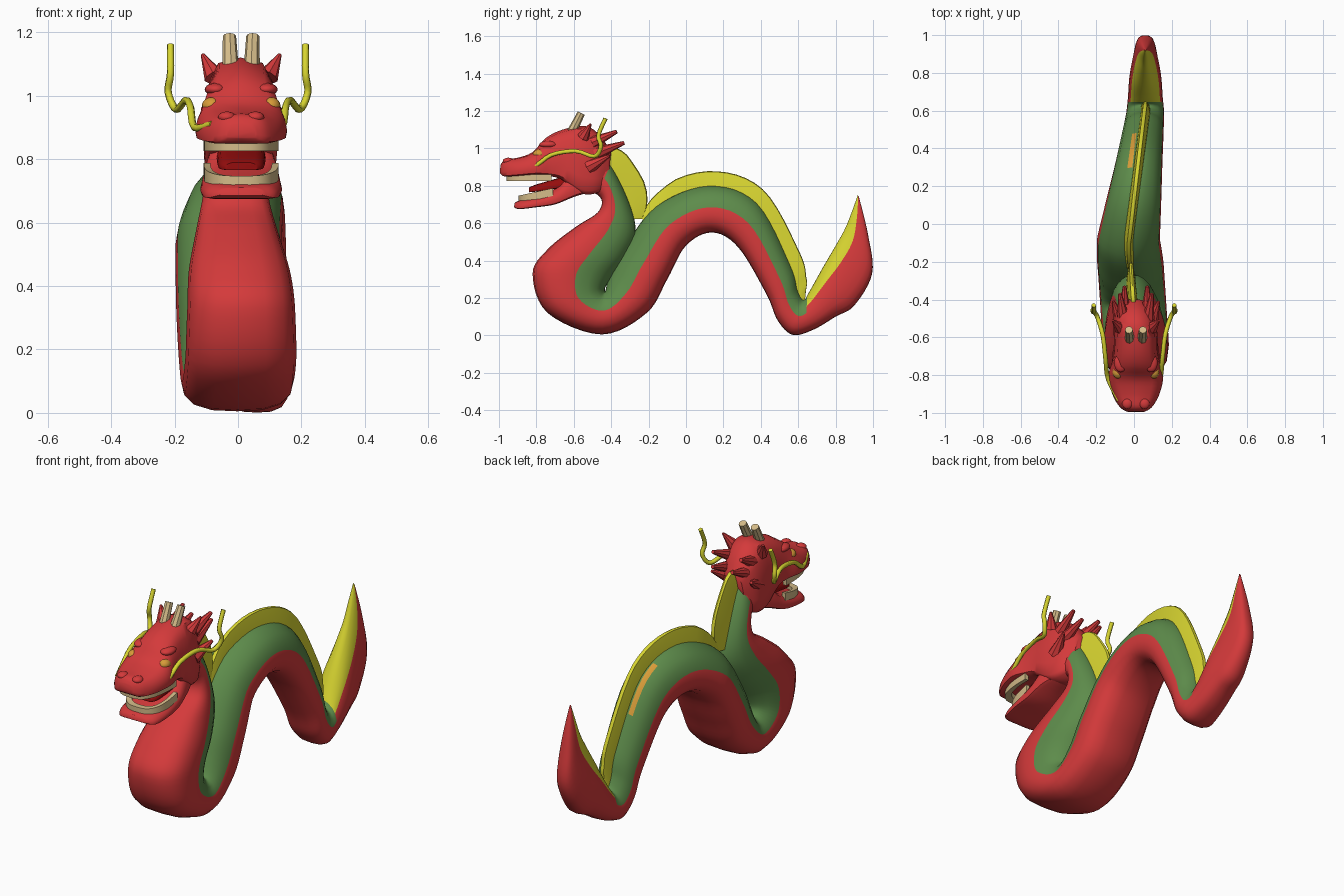
import bpy, bmesh, math
from mathutils import Vector

if "Cube" in bpy.data.objects:
    bpy.data.objects.remove(bpy.data.objects["Cube"])

def mat(name, c):
    m = bpy.data.materials.new(name)
    m.diffuse_color = (*c, 1)
    m.use_nodes = True
    m.node_tree.nodes["Principled BSDF"].inputs["Base Color"].default_value = m.diffuse_color
    return m

RED = mat("scale red", (0.66, 0.042, 0.043))
GREEN = mat("back green", (0.11, 0.26, 0.07))
YELLOW = mat("fin yellow", (0.68, 0.66, 0.03))
BEIGE = mat("horn beige", (0.66, 0.50, 0.25))
DARK = mat("mouth dark red", (0.30, 0.004, 0.004))
GOLD = mat("eye gold", (0.68, 0.33, 0.04))

def select(ob):
    bpy.ops.object.select_all(action='DESELECT')
    ob.select_set(True)
    bpy.context.view_layer.objects.active = ob

def finish(name, bm, mats, smooth=50):
    bmesh.ops.recalc_face_normals(bm, faces=bm.faces[:])
    me = bpy.data.meshes.new(name)
    bm.to_mesh(me)
    bm.free()
    for m in mats:
        me.materials.append(m)
    ob = bpy.data.objects.new(name, me)
    bpy.context.collection.objects.link(ob)
    select(ob)
    bpy.ops.object.shade_smooth_by_angle(angle=math.radians(smooth))

def spline(pts, n):
    """Catmull-Rom through tuples; gives (station number, values)."""
    out = []
    for i in range(len(pts) - 1):
        p = [pts[max(0, min(len(pts) - 1, i + k))] for k in (-1, 0, 1, 2)]
        for s in range(n):
            t = s / n
            out.append((i + t, [0.5 * (2*b + (c-a)*t + (2*a-5*b+4*c-d)*t*t + (3*b-a-3*c+d)*t**3)
                                for a, b, c, d in zip(*p)]))
    return out + [(len(pts) - 1, list(pts[-1]))]

def drift(y):
    """The body sways slightly sideways along its length."""
    if y < -.1:
        return .01 - .04 * max(0, (y + .6) / .5)
    return -.03 + .09 * min(1, (y + .1) / .7)

# half cross-sections: (share of half width, share of the way from belly to back)
ROUND = [(0, 0), (.45, .015), (.78, .09), (.95, .22), (1, .38), (.96, .54),
         (.84, .72), (.66, .85), (.40, .95), (.2, .99), (0, 1)]
BOXY = [(0, 0), (.8, 0), (.97, .06), (1, .25), (.96, .5), (.85, .78), (.6, .95), (0, 1)]
BLADE = [(0, 0), (1, .02), (.8, .5), (.35, .97), (0, 1)]

def loft(name, stations, mats, half=BOXY, n=4, rule=None):
    """Stations: belly y, belly z, back y, back z, half width."""
    prof = half + [(-u, t) for u, t in half[-2:0:-1]]
    m = len(prof)
    bm = bmesh.new()
    rings = []
    for k, (by, bz, ky, kz, w) in spline(stations, n):
        cx = drift((by + ky) / 2)
        rings.append((k, [bm.verts.new((cx + u*w, by + (ky-by)*t, bz + (kz-bz)*t)) for u, t in prof]))
    for (k, a), (k2, b) in zip(rings, rings[1:]):
        for j in range(m):
            j2 = (j + 1) % m
            f = bm.faces.new((a[j], a[j2], b[j2], b[j]))
            if rule:
                f.material_index = rule((k + k2) / 2, (prof[j][0] + prof[j2][0]) / 2,
                                        (prof[j][1] + prof[j2][1]) / 2)
    bm.faces.new(rings[0][1])
    bm.faces.new(rings[-1][1][::-1])
    finish(name, bm, mats)

# body: neck, low loop, arch and leaf-shaped tail
BODY = [(-.58, .80, -.47, .98, .07), (-.46, .74, -.39, .89, .09), (-.47, .66, -.30, .70, .105),
        (-.59, .58, -.27, .55, .13), (-.74, .46, -.32, .42, .16), (-.82, .33, -.39, .32, .17),
        (-.74, .12, -.43, .26, .175), (-.45, .005, -.43, .24, .175), (-.21, .12, -.41, .32, .175),
        (-.10, .30, -.335, .46, .175), (0, .48, -.16, .69, .165), (.14, .55, .12, .80, .145),
        (.28, .47, .38, .71, .125), (.43, .22, .56, .38, .11), (.49, .08, .60, .24, .105),
        (.57, .003, .63, .19, .10), (.68, .03, .66, .235, .092), (.80, .10, .73, .36, .085),
        (.90, .16, .80, .48, .07), (.995, .33, .85, .57, .05), (.975, .53, .89, .67, .03),
        (.925, .74, .918, .75, .004)]

def body_rule(k, u, t):
    if k > 15.6:                                   # tail leaf
        return 2 if t > .78 else 0
    if 11.6 < k < 12.5 and u < 0 and .96 < t < .99:  # gold streak beside the fin
        return 3
    return 1 if k > .8 and t > .54 else 0

loft("body", BODY, [RED, GREEN, YELLOW, GOLD], ROUND, 6, body_rule)

# yellow fins standing on the back, following the body
def fin(name, k0, k1, height, start, gain):
    stations = []
    for k, (by, bz, ky, kz, w) in spline(BODY, 6):
        if k0 <= k <= k1:
            d = Vector((ky - by, kz - bz)).normalized()
            h = height * min(1, start + gain * math.sin(math.pi * (k - k0) / (k1 - k0)))
            stations.append((ky - .05*d.x, kz - .05*d.y, ky + h*d.x, kz + h*d.y, .028))
    loft(name, stations, [YELLOW], BLADE, 1)

fin("neck_fin", .3, 2.55, .118, .3, .75)
fin("back_fin", 9.6, 15.2, .078, .25, 1.5)

# head, lower jaw and tongue
loft("head", [(-.995, .868, -.992, .91, .045), (-.97, .85, -.968, .94, .085), (-.90, .853, -.90, .95, .125),
              (-.80, .86, -.82, .98, .145), (-.72, .85, -.75, 1.055, .125), (-.66, .83, -.66, 1.10, .116),
              (-.56, .76, -.54, 1.12, .115), (-.48, .76, -.46, 1.07, .10), (-.42, .80, -.40, .98, .06)], [RED])
loft("lower_jaw", [(-.92, .685, -.915, .71, .07), (-.89, .675, -.88, .725, .112), (-.80, .685, -.80, .745, .128),
                   (-.70, .70, -.69, .79, .125), (-.60, .74, -.62, .86, .11), (-.50, .77, -.50, .90, .08)], [RED])
loft("tongue", [(-.84, .765, -.84, .79, .05), (-.79, .77, -.79, .81, .073), (-.58, .80, -.58, .87, .078)], [DARK])

# curved rows of teeth
def teeth(name, width, length, y0, z0, height, slope):
    bm = bmesh.new()
    rows = []
    for i in range(25):
        a = math.pi * i / 24
        c, s = math.cos(a), math.sin(a)
        x, y = math.copysign(abs(c) ** .7, c) * width, -max(s, 0) ** .7 * length
        z = z0 + slope * (y + length)
        rows.append([bm.verts.new((.01 + x*q, y0 + y*q, z + h))
                     for q, h in ((1, 0), (1, height), (.82, height), (.82, 0))])
    for a, b in zip(rows, rows[1:]):
        for j in range(4):
            bm.faces.new((a[j], a[(j+1) % 4], b[(j+1) % 4], b[j]))
    bm.faces.new(rows[0])
    bm.faces.new(rows[-1][::-1])
    finish(name, bm, [BEIGE])

teeth("upper_teeth", .118, .24, -.72, .825, .04, 0)
teeth("lower_teeth", .118, .185, -.71, .705, .042, .22)

def spike(name, a, b, r1, r2, m):
    a, b = Vector(a), Vector(b)
    bm = bmesh.new()
    bmesh.ops.create_cone(bm, cap_ends=True, segments=8, radius1=r1, radius2=r2, depth=(b-a).length)
    bm.transform((b-a).to_track_quat('Z', 'Y').to_matrix().to_4x4())
    bmesh.ops.translate(bm, vec=(a+b)/2, verts=bm.verts[:])
    finish(name, bm, [m], 40)

def blob(name, loc, size, m):
    bm = bmesh.new()
    bmesh.ops.create_uvsphere(bm, u_segments=16, v_segments=10, radius=1)
    bmesh.ops.scale(bm, vec=size, verts=bm.verts[:])
    bmesh.ops.translate(bm, vec=loc, verts=bm.verts[:])
    finish(name, bm, [m])

WHISKER = [(.08, -.935, .91), (.137, -.82, .90), (.15, -.72, .965), (.165, -.59, .985),
           (.195, -.49, .957), (.22, -.455, 1.01), (.213, -.468, 1.07), (.213, -.43, 1.16)]

for side, s in (("left", -1), ("right", 1)):
    X = lambda v: .01 + s * v
    # horns, ears and swept-back spikes
    spike(side + "_horn", (X(.033), -.615, 1.08), (X(.037), -.56, 1.188), .026, .021, BEIGE)
    spike(side + "_ear", (X(.085), -.55, 1.06), (X(.122), -.51, 1.13), .033, .006, RED)
    spike(side + "_upper_spike", (X(.065), -.50, 1.03), (X(.085), -.37, 1.09), .033, .010, RED)
    spike(side + "_middle_spike", (X(.06), -.49, .97), (X(.06), -.33, 1.03), .036, .010, RED)
    spike(side + "_cheek_spike", (X(.08), -.52, .90), (X(.12), -.41, .96), .04, .008, RED)
    # eyes, brows and nostrils
    blob(side + "_eye", (X(.093), -.785, .968), (.031, .034, .027), GOLD)
    blob(side + "_brow", (X(.08), -.735, 1.02), (.035, .05, .02), RED)
    blob(side + "_nostril", (X(.045), -.95, .932), (.028, .03, .018), RED)
    # whisker
    cu = bpy.data.curves.new(side + "_whisker", 'CURVE')
    cu.dimensions = '3D'
    cu.bevel_depth, cu.bevel_resolution, cu.use_fill_caps = .012, 1, True
    pts = [v for _, v in spline(WHISKER, 4)]
    sp = cu.splines.new('POLY')
    sp.points.add(len(pts) - 1)
    for p, (x, y, z) in zip(sp.points, pts):
        p.co = (s * x, y, z, 1)
    cu.materials.append(YELLOW)
    ob = bpy.data.objects.new(side + "_whisker", cu)
    bpy.context.collection.objects.link(ob)
    select(ob)
    bpy.ops.object.convert(target='MESH')
